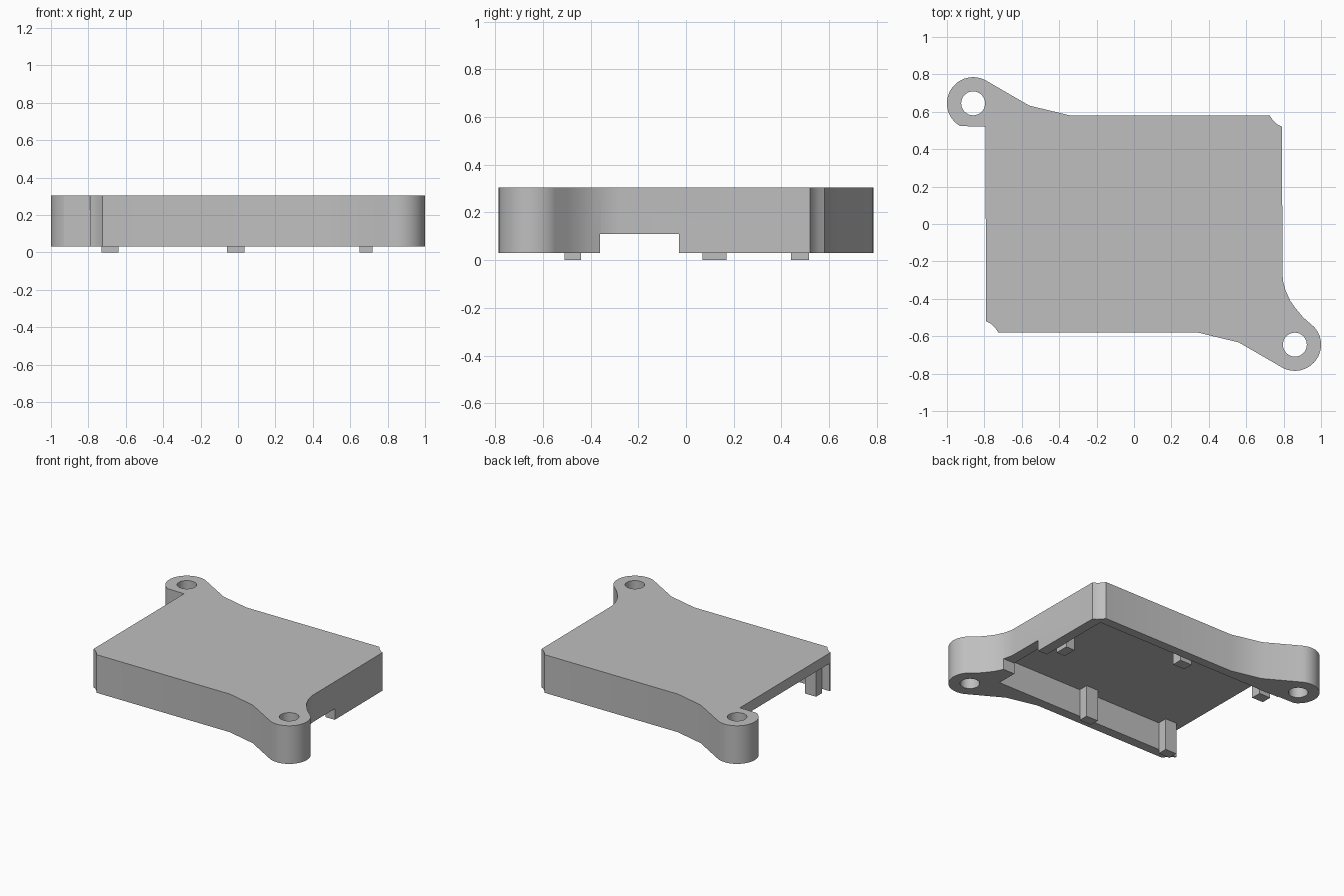
import bpy, bmesh, math

cube = bpy.data.objects.get("Cube")
if cube:
    bpy.data.objects.remove(cube, do_unlink=True)

grey = bpy.data.materials.new("plain grey")
grey.use_nodes = True
COLOUR = (0.52, 0.52, 0.52, 1)
grey.diffuse_color = COLOUR
grey.node_tree.nodes["Principled BSDF"].inputs["Base Color"].default_value = COLOUR

BOTTOM, CEILING, TOP = 0.03, 0.23, 0.305
EAR_X, EAR_Y, EAR_R, HOLE_R = 0.86, 0.645, 0.14, 0.064


def prism(name, outline, z0, z1):
    """Extrude a closed outline from z0 up to z1."""
    mesh = bpy.data.meshes.new(name)
    bm = bmesh.new()
    face = bm.faces.new([bm.verts.new((x, y, z0)) for x, y in outline])
    top = bmesh.ops.extrude_face_region(bm, geom=[face])["geom"]
    bmesh.ops.translate(bm, vec=(0, 0, z1 - z0),
                        verts=[v for v in top if isinstance(v, bmesh.types.BMVert)])
    bmesh.ops.recalc_face_normals(bm, faces=bm.faces)
    bm.to_mesh(mesh)
    bm.free()
    mesh.materials.append(grey)
    obj = bpy.data.objects.new(name, mesh)
    bpy.context.collection.objects.link(obj)
    return obj


def box(name, x0, x1, y0, y1, z0, z1):
    return prism(name, [(x0, y0), (x1, y0), (x1, y1), (x0, y1)], z0, z1)


def arc(cx, cy, r, start, end, steps):
    angles = [math.radians(start + (end - start) * i / steps) for i in range(steps + 1)]
    return [(cx + r * math.cos(a), cy + r * math.sin(a)) for a in angles]


def cut(obj, cutter):
    mod = obj.modifiers.new("cut", "BOOLEAN")
    mod.operation, mod.solver, mod.object = "DIFFERENCE", "EXACT", cutter
    bpy.context.view_layer.objects.active = obj
    bpy.ops.object.modifier_apply(modifier=mod.name)
    bpy.data.objects.remove(cutter, do_unlink=True)


# Outer outline, counter-clockwise, with a mounting ear on two opposite corners
nick = [(0.79, 0.52), (0.765, 0.533), (0.742, 0.555), (0.725, 0.58)]
flare = [(0.34, -0.58), (0.56, -0.633)]
front_ear = flare + arc(EAR_X, -EAR_Y, EAR_R, -118, 42, 28)
front_ear += [(0.905, -0.5), (0.865, -0.452), (0.835, -0.41), (0.81, -0.355),
              (0.798, -0.31), (0.795, -0.28)]
back_ear = [(-x, -y) for x, y in flare]
back_ear += arc(-EAR_X, EAR_Y, EAR_R, 62, 240, 30) + [(-0.795, 0.52)]
outline = front_ear + nick + back_ear + [(-x, -y) for x, y in nick]
cover = prism("cover_shell", outline, BOTTOM, TOP)

# Hollow underside, open on one side, with a cable notch opposite
cut(cover, box("cavity", -1.2, 0.72, -0.51, 0.515, -0.1, CEILING))
cut(cover, box("notch", 0.6, 1.0, -0.36, -0.03, -0.1, 0.11))

# Screw holes through the ears
for side in (1, -1):
    hole = arc(side * EAR_X, -side * EAR_Y, HOLE_R, 0, 360, 32)[:-1]
    cut(cover, prism("hole", hole, -0.1, 0.5))

bpy.ops.object.select_all(action="DESELECT")
cover.select_set(True)
bpy.context.view_layer.objects.active = cover
bpy.ops.object.shade_smooth_by_angle(angle=math.radians(25))

# Locating pegs hanging from the ceiling along the walls
for label, x0, x1 in (("outer", -0.73, -0.64), ("middle", -0.06, 0.035)):
    box("front_peg_" + label, x0, x1, -0.51, -0.44, 0, CEILING)
    box("back_peg_" + label, x0, x1, 0.44, 0.515, 0, CEILING)
box("side_peg", 0.65, 0.72, 0.07, 0.17, 0, CEILING)
